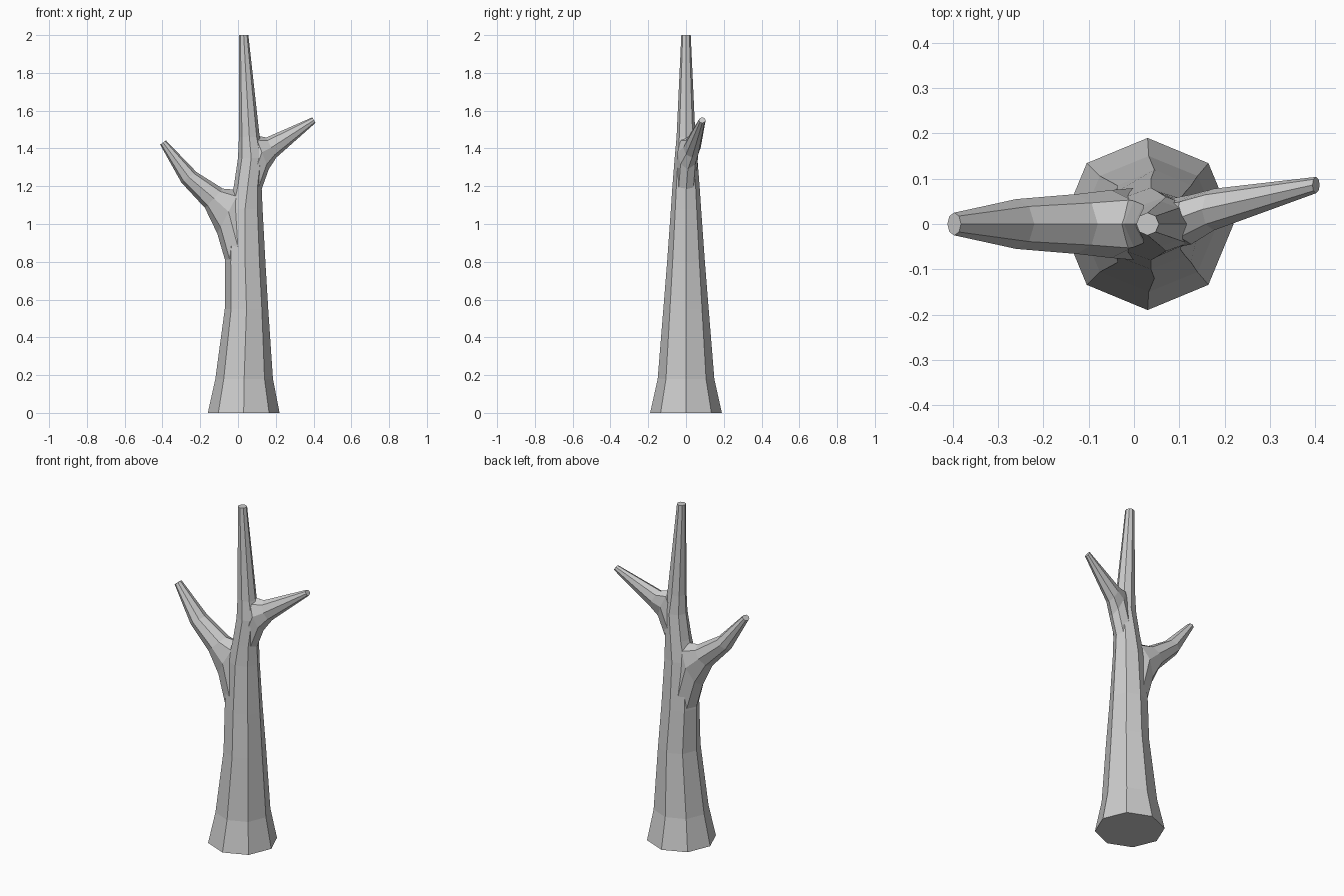
import bpy, bmesh, math
from mathutils import Vector

if "Cube" in bpy.data.objects:
    bpy.data.objects.remove(bpy.data.objects["Cube"], do_unlink=True)

bark = bpy.data.materials.new("grey_bark")
bark.use_nodes = True
colour = (0.6, 0.6, 0.6, 1)
bark.diffuse_color = colour
bark.node_tree.nodes["Principled BSDF"].inputs["Base Color"].default_value = colour
SIDES = 8


def limb(name, rings):
    """Loft octagons; each ring is (x, z) low edge, (x, z) high edge, y centre, y half width."""
    bm = bmesh.new()
    loops = []
    for low, high, y, half in rings:
        a, b = Vector((low[0], y, low[1])), Vector((high[0], y, high[1]))
        centre, u, v = (a + b) / 2, (b - a) / 2, Vector((0, half, 0))
        angles = [math.tau * i / SIDES for i in range(SIDES)]
        loops.append([bm.verts.new(centre + u * math.cos(t) + v * math.sin(t)) for t in angles])
    for p, q in zip(loops, loops[1:]):
        for i in range(SIDES):
            j = (i + 1) % SIDES
            bm.faces.new((p[i], p[j], q[j], q[i]))
    bm.faces.new(loops[0])
    bm.faces.new(loops[-1])
    bmesh.ops.recalc_face_normals(bm, faces=bm.faces)
    mesh = bpy.data.meshes.new(name)
    bm.to_mesh(mesh)
    bm.free()
    mesh.materials.append(bark)
    obj = bpy.data.objects.new(name, mesh)
    bpy.context.collection.objects.link(obj)
    return obj


# Trunk: height, left edge, right edge, half depth
trunk_profile = [
    (0, -.16, .22, .19), (.18, -.12, .185, .15), (.55, -.07, .16, .12),
    (.8, -.07, .145, .1), (1.08, -.055, .13, .08), (1.2, -.022, .125, .072),
    (1.35, 0, .14, .06), (1.46, .005, .115, .05), (2, .005, .055, .025)]
trunk = limb("tree_trunk", [((l, z), (r, z), 0, d) for z, l, r, d in trunk_profile])

# Lower branch on the -x side
right_branch = limb("right_branch", [
    ((-.066, .8), (.08, .9), 0, .08),
    ((-.11, .95), (.01, 1.18), 0, .075),
    ((-.175, 1.085), (-.08, 1.187), 0, .066),
    ((-.3, 1.22), (-.22, 1.275), 0, .055),
    ((-.412, 1.42), (-.382, 1.443), 0, .025)])

# Upper branch on the +x side, leaning back
left_branch = limb("left_branch", [
    ((.12, 1.17), (.03, 1.3), 0, .055),
    ((.163, 1.29), (.09, 1.47), .01, .055),
    ((.203, 1.352), (.15, 1.458), .032, .046),
    ((.41, 1.535), (.394, 1.565), .086, .018)])

# Fuse the branches into the trunk
for branch in (right_branch, left_branch):
    union = trunk.modifiers.new("fuse", "BOOLEAN")
    union.operation = "UNION"
    union.solver = "EXACT"
    union.object = branch
bpy.context.view_layer.update()
fused = bpy.data.meshes.new_from_object(
    trunk.evaluated_get(bpy.context.evaluated_depsgraph_get()))
trunk.modifiers.clear()
trunk.data = fused
for branch in (right_branch, left_branch):
    bpy.data.objects.remove(branch, do_unlink=True)
